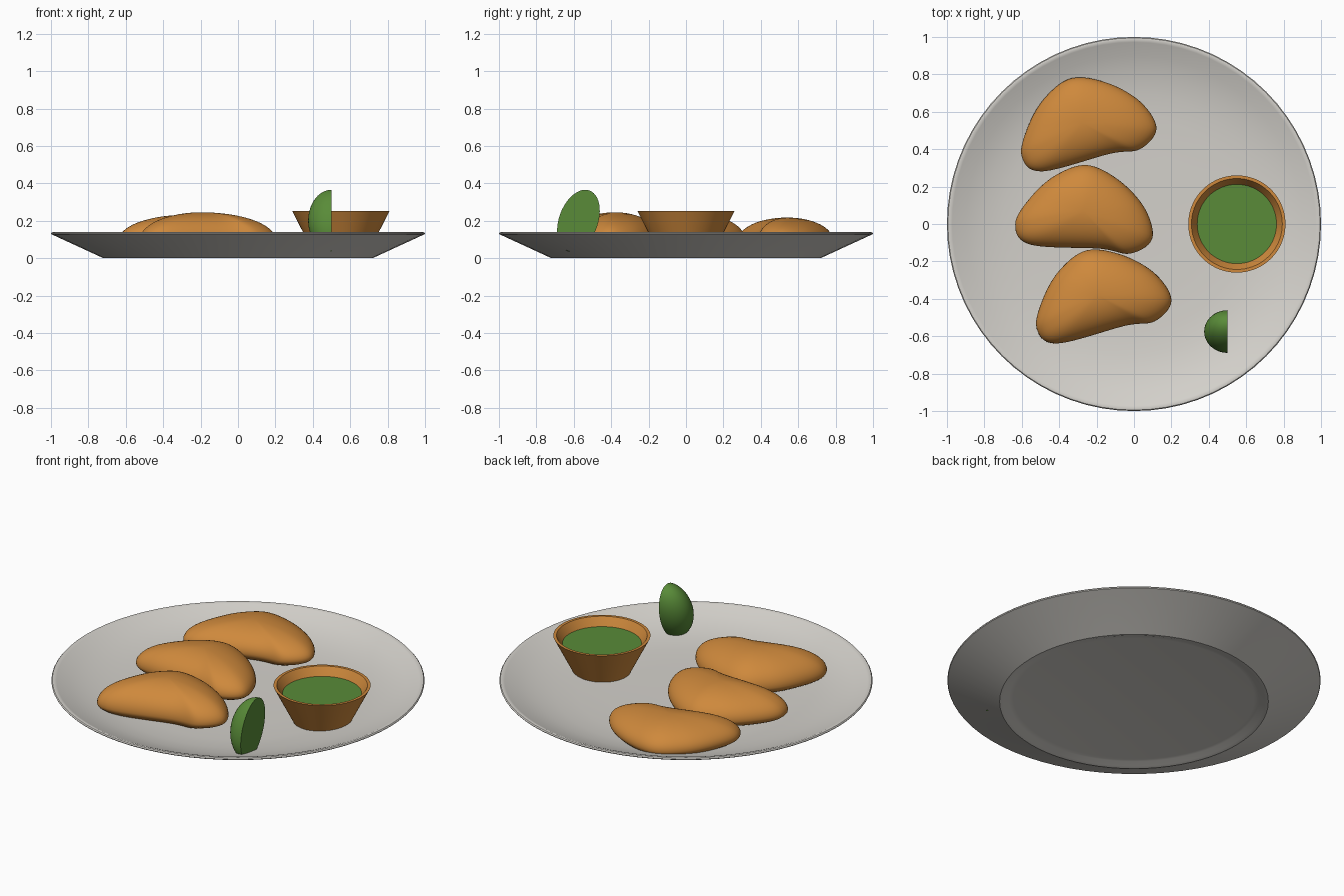
import bpy, bmesh, math
from mathutils import Vector, Matrix

if "Cube" in bpy.data.objects:
    bpy.data.objects.remove(bpy.data.objects["Cube"])


def material(name, rgb):
    m = bpy.data.materials.new(name)
    m.diffuse_color = (*rgb, 1)
    m.use_nodes = True
    m.node_tree.nodes["Principled BSDF"].inputs["Base Color"].default_value = m.diffuse_color
    return m


WHITE = material("plate_white", (0.66, 0.64, 0.60))
PASTRY = material("golden_brown", (0.62, 0.25, 0.045))
GREEN = material("green", (0.10, 0.26, 0.04))


def finish(bm, name, mat, angle=35):
    bmesh.ops.recalc_face_normals(bm, faces=bm.faces)
    me = bpy.data.meshes.new(name)
    bm.to_mesh(me)
    bm.free()
    me.materials.append(mat)
    ob = bpy.data.objects.new(name, me)
    bpy.context.collection.objects.link(ob)
    bpy.ops.object.select_all(action='DESELECT')
    ob.select_set(True)
    bpy.context.view_layer.objects.active = ob
    bpy.ops.object.shade_smooth_by_angle(angle=math.radians(angle))
    return ob


def loft(bm, rings):
    """Bridge closed rings of equal length and cap both ends."""
    loops = [[bm.verts.new(p) for p in r] for r in rings]
    n = len(loops[0])
    for a, b in zip(loops, loops[1:]):
        for i in range(n):
            j = (i + 1) % n
            bm.faces.new((a[i], a[j], b[j], b[i]))
    bm.faces.new(loops[0])
    bm.faces.new(loops[-1])


def lathe(name, profile, mat, centre=(0, 0), n=72):
    bm = bmesh.new()
    loft(bm, [[(centre[0] + r * math.cos(2 * math.pi * i / n),
                centre[1] + r * math.sin(2 * math.pi * i / n), z)
               for i in range(n)] for r, z in profile])
    return finish(bm, name, mat)


# Plate with a recessed foot and a thin rounded rim
lathe("plate", [(0.645, 0.02), (0.67, 0.016), (0.70, 0.004), (0.72, 0.0),
                (0.985, 0.122), (0.997, 0.127), (1.0, 0.132), (0.995, 0.138),
                (0.985, 0.14), (0.972, 0.135), (0.90, 0.104), (0.80, 0.076),
                (0.70, 0.059), (0.58, 0.05), (0.40, 0.046), (0.15, 0.045),
                (0.01, 0.045)], WHITE)

# Dip bowl and its sauce
BOWL = (0.55, 0)
lathe("dip_bowl", [(0.155, 0.045), (0.26, 0.252), (0.243, 0.252),
                   (0.205, 0.19), (0.15, 0.08)], PASTRY, BOWL)
lathe("dip_sauce", [(0.15, 0.085), (0.208, 0.195), (0.212, 0.205)], GREEN, BOWL)

# Half-moon pastry outline, smoothed into a closed curve
OUTLINE = [(-.365, -.08), (-.285, -.19), (.09, -.212), (.25, -.238), (.367, -.16),
           (.33, 0), (.195, .15), (.02, .235), (-.15, .18), (-.285, .06)]


def closed_curve(pts, steps=7):
    p = [Vector(q) for q in pts]
    n = len(p)
    out = []
    for i in range(n):
        a, b, c, d = p[i - 1], p[i], p[(i + 1) % n], p[(i + 2) % n]
        for s in range(steps):
            t = s / steps
            out.append(0.5 * (2 * b + (c - a) * t + (2 * a - 5 * b + 4 * c - d) * t * t
                              + (3 * b - a - 3 * c + d) * t ** 3))
    return out


def pastry(name, x, y, turn, top):
    curve = closed_curve(OUTLINE)
    mid = 0.10
    rings = []
    for k in range(-6, 15):
        a = math.radians(k * 6.2)
        s = math.cos(a)
        z = mid + math.sin(a) * ((top - mid) if k > 0 else 0.08)
        rings.append([(p.x * s, p.y * s - 0.01 * (1 - s), z) for p in curve])
    bm = bmesh.new()
    loft(bm, rings)
    bm.transform(Matrix.Translation((x, y, 0)) @ Matrix.Rotation(math.radians(turn), 4, 'Z'))
    finish(bm, name, PASTRY, 60)


pastry("pastry_back", -0.278, 0.55, 18, 0.217)
pastry("pastry_middle", -0.27, 0.08, 0, 0.232)
pastry("pastry_front", -0.198, -0.37, 18, 0.245)

# Lime wedge: tilted ellipsoid cut in half, flat side facing +x
bm = bmesh.new()
bmesh.ops.create_uvsphere(bm, u_segments=40, v_segments=24, radius=1)
bm.transform(Matrix.Translation((0.5, -0.575, 0.2))
             @ Matrix.Rotation(math.radians(-20), 4, 'X')
             @ Matrix.Diagonal((0.125, 0.104, 0.172, 1)))
bmesh.ops.bisect_plane(bm, geom=bm.verts[:] + bm.edges[:] + bm.faces[:], dist=1e-5,
                       plane_co=(0.5, 0, 0), plane_no=(1, 0, 0), clear_outer=True)
bmesh.ops.holes_fill(bm, edges=[e for e in bm.edges if e.is_boundary], sides=0)
finish(bm, "lime_wedge", GREEN)
